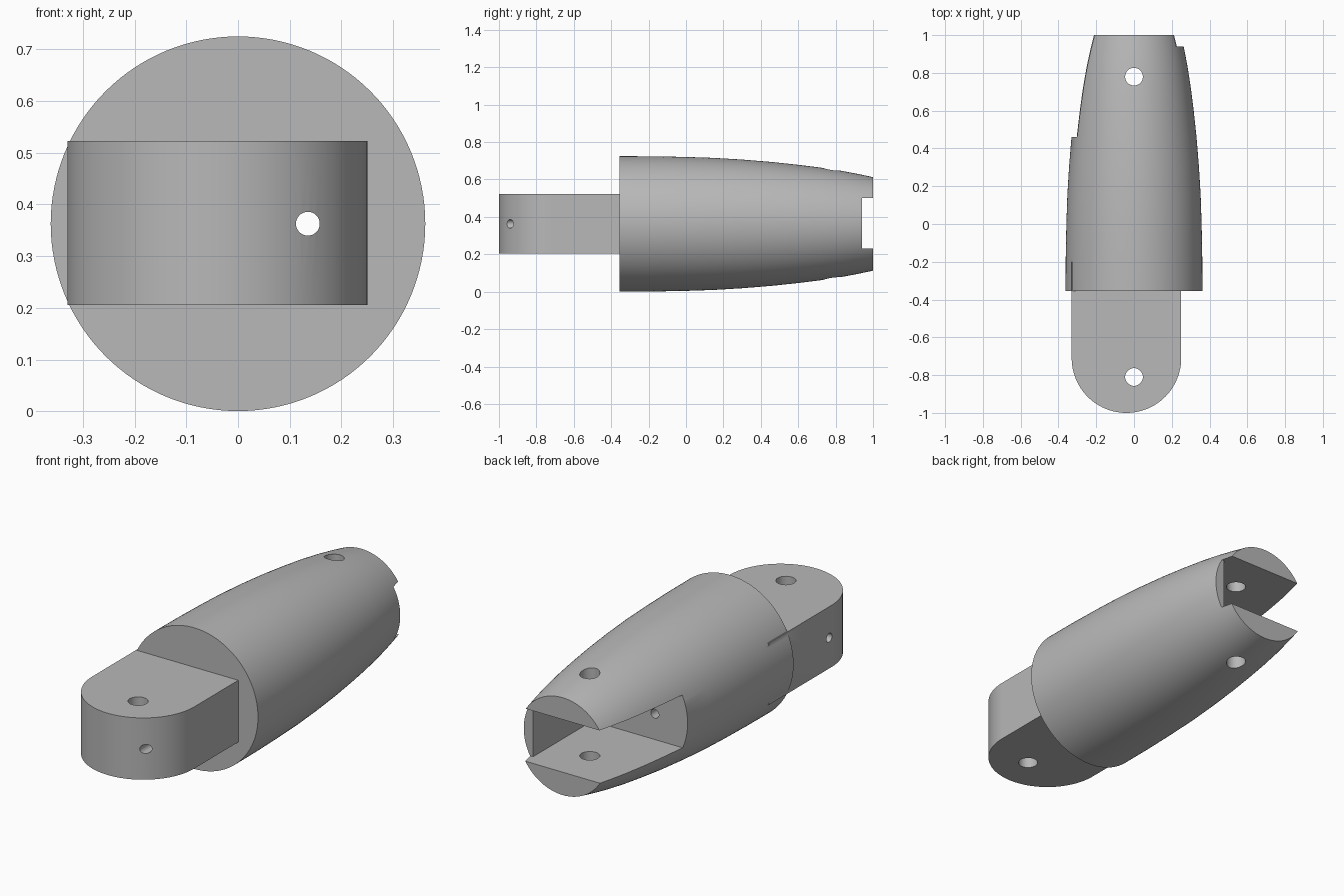
import bpy, bmesh, math
from mathutils import Matrix, Vector

cube = bpy.data.objects.get("Cube")
if cube:
    bpy.data.objects.remove(cube, do_unlink=True)

MID = 0.3625  # height of the long axis

grey = bpy.data.materials.new("plain_grey")
grey.use_nodes = True
colour = (0.48, 0.48, 0.48, 1)
grey.diffuse_color = colour
grey.node_tree.nodes["Principled BSDF"].inputs["Base Color"].default_value = colour


def make_object(name, bm):
    bmesh.ops.recalc_face_normals(bm, faces=bm.faces)
    mesh = bpy.data.meshes.new(name)
    bm.to_mesh(mesh)
    bm.free()
    mesh.materials.append(grey)
    obj = bpy.data.objects.new(name, mesh)
    bpy.context.collection.objects.link(obj)
    return obj


def box(name, low, high):
    bm = bmesh.new()
    low, high = Vector(low), Vector(high)
    bmesh.ops.create_cube(bm, size=1)
    for v in bm.verts:
        v.co = (low + high) / 2 + v.co * (high - low)
    return make_object(name, bm)


def rod(name, start, end, radius):
    bm = bmesh.new()
    start, end = Vector(start), Vector(end)
    turn = (end - start).to_track_quat("Z", "Y").to_matrix().to_4x4()
    bmesh.ops.create_cone(bm, cap_ends=True, segments=32, radius1=radius, radius2=radius,
                          depth=(end - start).length,
                          matrix=Matrix.Translation((start + end) / 2) @ turn)
    return make_object(name, bm)


def combine(target, other, operation):
    mod = target.modifiers.new(operation.title(), "BOOLEAN")
    mod.operation = operation
    mod.solver = "EXACT"
    mod.object = other
    bpy.context.view_layer.objects.active = target
    bpy.ops.object.modifier_apply(modifier=mod.name)
    bpy.data.objects.remove(other, do_unlink=True)


# Tapered round body, a profile turned about the long axis
profile = [(-0.355, 0.362), (-0.18, 0.3615), (0, 0.358), (0.15, 0.353), (0.3, 0.344),
           (0.46, 0.331), (0.6, 0.316), (0.72, 0.301), (0.83, 0.284), (0.92, 0.267), (1, 0.25)]
SIDES = 128
bm = bmesh.new()
rings = []
for y, r in profile:
    rings.append([bm.verts.new((r * math.cos(a), y, MID + r * math.sin(a)))
                  for a in (math.tau * i / SIDES for i in range(SIDES))])
for a, b in zip(rings, rings[1:]):
    for i in range(SIDES):
        j = (i + 1) % SIDES
        bm.faces.new((a[i], a[j], b[j], b[i]))
bm.faces.new(rings[0])
bm.faces.new(rings[-1])
body = make_object("finger_segment", bm)

# Offset hinge tab with a half-round end
bm = bmesh.new()
outline = [(0.25, -0.2), (-0.33, -0.2)]
for i in range(49):
    a = math.pi + math.pi * i / 48
    outline.append((-0.04 + 0.29 * math.cos(a), -0.71 + 0.29 * math.sin(a)))
face = bm.faces.new([bm.verts.new((x, y, 0.205)) for x, y in outline])
top = bmesh.ops.extrude_face_region(bm, geom=[face])
bmesh.ops.translate(bm, vec=(0, 0, 0.317),
                    verts=[g for g in top["geom"] if isinstance(g, bmesh.types.BMVert)])
combine(body, make_object("hinge_tab", bm), "UNION")

# Hinge slot, deep on one side with a shallow stop on the other
combine(body, box("deep_slot", (-0.6, 0.46, 0.23), (0.21, 1.2, 0.5)), "DIFFERENCE")
combine(body, box("stop_slot", (0.1, 0.94, 0.23), (0.6, 1.2, 0.5)), "DIFFERENCE")

# Pin holes through the slot cheeks and the tab
for y in (0.78, -0.81):
    combine(body, rod("pin_hole", (0, y, -0.2), (0, y, 1), 0.047), "DIFFERENCE")

# Cord channels: one straight, one turning out of the side of the tab
combine(body, rod("straight_channel", (0.135, -1.2, MID), (0.135, 1.2, MID), 0.023), "DIFFERENCE")
elbow = rod("elbow_channel", (-0.145, -0.715, MID), (-0.145, 0.7, MID), 0.023)
combine(elbow, rod("side_channel", (-0.5, -0.69, MID), (-0.135, -0.69, MID), 0.0225), "UNION")
combine(body, elbow, "DIFFERENCE")

# Smooth the round surfaces, keep the edges sharp
bpy.ops.object.select_all(action="DESELECT")
body.select_set(True)
bpy.context.view_layer.objects.active = body
bpy.ops.object.shade_smooth_by_angle(angle=math.radians(30))
